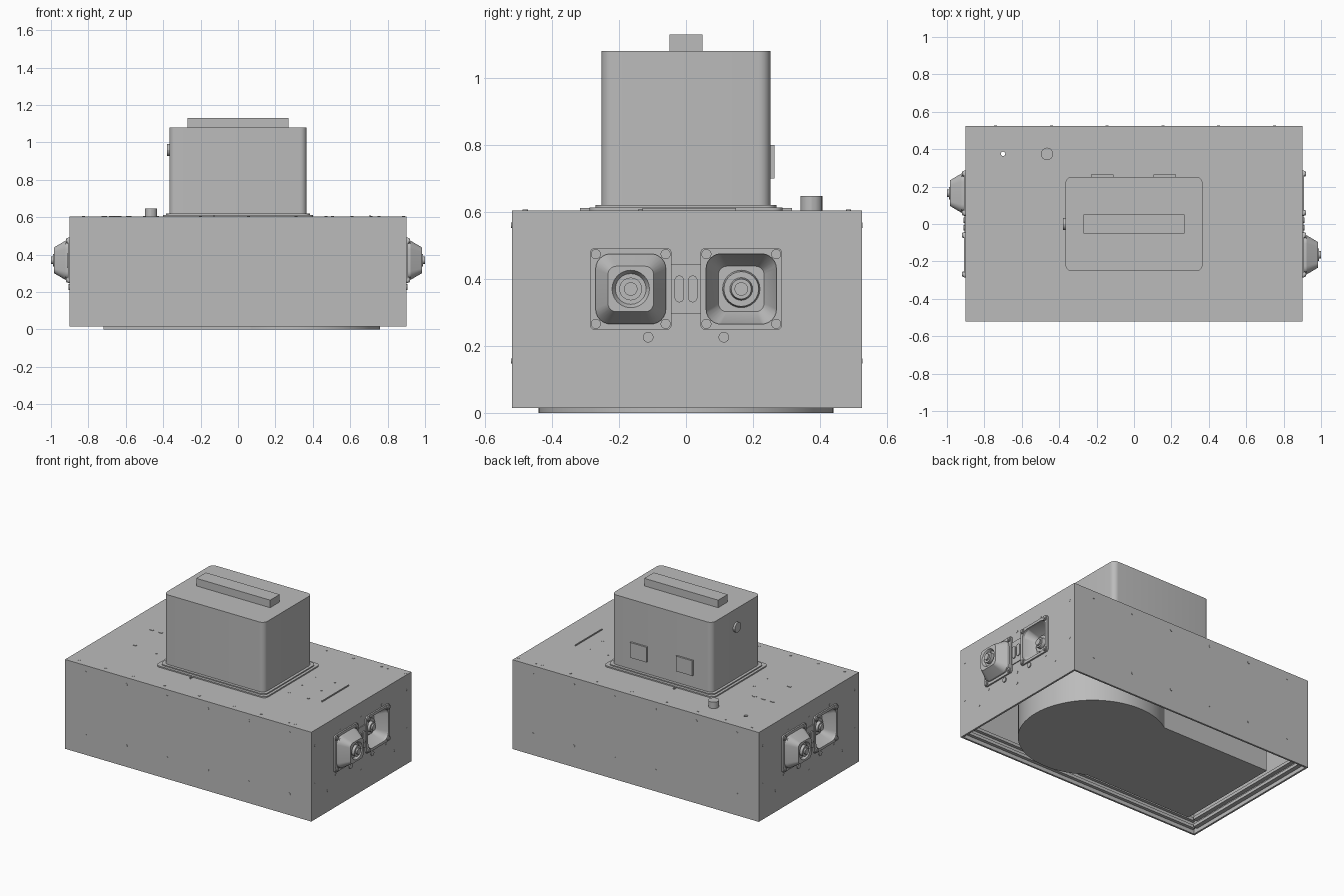
import bpy, math
from mathutils import Matrix, Vector

old = bpy.data.objects.get("Cube")
if old:
    bpy.data.objects.remove(old, do_unlink=True)

grey = bpy.data.materials.new("plain grey")
grey.use_nodes = True
GREY = (0.5, 0.5, 0.5, 1)
grey.diffuse_color = GREY
grey.node_tree.nodes["Principled BSDF"].inputs["Base Color"].default_value = GREY


def frame(u, v, w, origin):
    """Matrix whose local x, y, z axes are u, v, w."""
    m = Matrix((u, v, w)).transposed().to_4x4()
    m.translation = Vector(origin)
    return m


X, Y, Z = Vector((1, 0, 0)), Vector((0, 1, 0)), Vector((0, 0, 1))
HALF_X, FRONT_Y, BACK_Y, BASE_Z, TOP_Z = 0.9, -0.52, 0.525, 0.015, 0.605
FLOOR = Matrix.Identity(4)
TOP = frame(X, Y, Z, (0, 0, TOP_Z))
FRONT = frame(X, Z, -Y, (0, FRONT_Y, 0))
BACK = frame(-X, Z, Y, (0, BACK_Y, 0))
LEFT = frame(Y, Z, X, (HALF_X, 0, 0))
RIGHT = frame(-Y, Z, -X, (-HALF_X, 0, 0))


def rounded(hx, hy, r, steps):
    """Outline of a rounded rectangle; a circle when r equals both halves."""
    pts = []
    for k, (sx, sy) in enumerate([(1, 1), (-1, 1), (-1, -1), (1, -1)]):
        for i in range(steps + 1):
            a = (k + i / steps) * math.pi / 2
            pts.append((sx * (hx - r) + r * math.cos(a), sy * (hy - r) + r * math.sin(a)))
            if r == 0:
                break
    return pts


def skin(name, rings, place=FLOOR, spots=((0, 0),), cap_start=True):
    """Join outlines (points, height) into one surface, repeated at each spot."""
    verts, faces = [], []
    for u, v in spots:
        start, n = len(verts), len(rings[0][0])
        for pts, h in rings:
            verts += [place @ Vector((u + x, v + y, h)) for x, y in pts]
        for k in range(len(rings) - 1):
            a = start + k * n
            faces += [(a + i, a + (i + 1) % n, a + n + (i + 1) % n, a + n + i) for i in range(n)]
        if cap_start:
            faces.append(tuple(range(start + n - 1, start - 1, -1)))
        last = start + (len(rings) - 1) * n
        faces.append(tuple(range(last, last + n)))
    mesh = bpy.data.meshes.new(name)
    mesh.from_pydata(verts, [], faces)
    mesh.materials.append(grey)
    obj = bpy.data.objects.new(name, mesh)
    bpy.context.collection.objects.link(obj)
    return obj


def block(name, hx, hy, r, low, high, place=FLOOR, spots=((0, 0),), steps=6):
    outline = rounded(hx, hy, r, steps)
    return skin(name, [(outline, low), (outline, high)], place, spots)


def disc(name, r, low, high, place, spots):
    return block(name, r, r, r, low, high, place, spots, 4)


def cut(target, cutter):
    cutter.hide_render = True
    mod = target.modifiers.new("cut", "BOOLEAN")
    mod.operation, mod.solver, mod.object = "DIFFERENCE", "EXACT", cutter
    bpy.context.view_layer.objects.active = target
    bpy.ops.object.modifier_apply(modifier=mod.name)
    bpy.data.objects.remove(cutter, do_unlink=True)


# Housing: thin box open underneath, with socket openings and a drilled hole
HY, MID_Y, WALL = (BACK_Y - FRONT_Y) / 2, (BACK_Y + FRONT_Y) / 2, 0.012
SOCKET, PLUG = (0.165, 0.37), (-0.165, 0.37)
housing = block("housing", HALF_X, HY, 0, BASE_Z, TOP_Z, spots=[(0, MID_Y)])
cut(housing, block("inside_cutter", HALF_X - WALL, HY - WALL, 0, -0.1, TOP_Z - WALL,
                   spots=[(0, MID_Y)]))
for side in (LEFT, RIGHT):
    cut(housing, block("socket_cutter", 0.108, 0.108, 0.045, -0.1, 0.1, side, [SOCKET]))
cut(housing, disc("hole_cutter", 0.012, -0.1, 0.1, TOP, [(-0.7, 0.375)]))

# Inner body: keyhole outline, a round end joined to a narrower straight end
R, NECK, CX = 0.44, 0.36, 0.32
sweep = math.pi - math.asin(NECK / R)
keyhole = [(-0.72, NECK), (-0.72, -NECK)]
for i in range(49):
    a = -sweep + 2 * sweep * i / 48
    keyhole.append((CX + R * math.cos(a), R * math.sin(a)))
skin("inner_body", [(keyhole, 0), (keyhole, TOP_Z - WALL)])

# Rails along the lower inside walls
for low in (0.04, 0.09):
    block("long_rails", 0.88, 0.012, 0, low, low + 0.02, spots=[(0, -0.5), (0, 0.505)])
    block("end_rail", 0.015, 0.48, 0, low, low + 0.02, spots=[(-0.875, 0)])

# Tower with flange, handle, back plates and side button
block("tower_flange", 0.402, 0.288, 0.03, 0, 0.008, TOP)
block("tower_rim", 0.385, 0.27, 0.035, 0.008, 0.015, TOP)
block("tower", 0.367, 0.252, 0.035, 0.015, 1.08 - TOP_Z, TOP)
block("handle", 0.27, 0.05, 0, 1.08 - TOP_Z, 1.13 - TOP_Z, TOP)
block("tower_back_plates", 0.06, 0.05, 0, 0.25 - BACK_Y, 0.264 - BACK_Y, BACK,
      [(-0.165, 0.75), (0.17, 0.75)])
disc("tower_button", 0.033, 0.36 - HALF_X, 0.38 - HALF_X, RIGHT, [(0, 0.96)])
block("flange_tabs", 0.004, 0.014, 0, 0, 0.007, TOP, [(-0.13, 0.302), (-0.13, -0.302)])

# Top fittings
disc("top_knob", 0.033, 0, 0.042, TOP, [(-0.465, 0.375)])
block("top_strip", 0.003, 0.14, 0, 0, 0.007, TOP, [(0.705, 0.01)])
block("top_slots", 0.015, 0.008, 0.008, 0, 0.003, TOP,
      [(-0.715, 0.12), (-0.65, 0.12), (-0.585, 0.12), (-0.675, -0.115)])

# Small screws
top_x = (-0.825, -0.63, -0.43, -0.2, 0.055, 0.31, 0.505, 0.71, 0.755)
spots = [(x, y) for x in top_x for y in (-0.48, 0.485)] + [(0.885, 0.485)]
spots += [(x, y) for x in (0.47, 0.61) for y in (-0.135, 0, 0.14)]
spots += [(-0.5, 0), (-0.5, -0.135)]
disc("top_screws", 0.008, 0, 0.002, TOP, spots)
wall_spots = [(-0.75 + 0.298 * i, z) for i in range(6) for z in (0.155, 0.56)]
disc("front_screws", 0.008, 0, 0.002, FRONT, wall_spots)
disc("back_screws", 0.008, 0, 0.002, BACK, wall_spots)
end_spots = [(s * y, z) for s in (-1, 1) for y, z in
             ((0.48, 0.505), (0.48, 0.25), (0.35, 0.155), (0.215, 0.505), (0.263, 0.228))]
end_spots += [(0, z) for z in (0.155, 0.228, 0.505)]


def square(half, r):
    return rounded(half, half, r, 6)


def circle(r):
    return rounded(r, r, r, 6)


# Connector panels on both ends: one raised plug and one recessed socket
for label, side in (("left", LEFT), ("right", RIGHT)):
    disc(label + "_screws", 0.008, 0, 0.002, side, end_spots)
    disc(label + "_studs", 0.016, 0, 0.006, side, [(-0.113, 0.226), (0.113, 0.226)])
    block(label + "_bridge_plate", 0.046, 0.075, 0, 0, 0.005, side, [(0, 0.37)])
    block(label + "_bridge_pills", 0.014, 0.04, 0.014, 0.005, 0.011, side,
          [(-0.02, 0.37), (0.02, 0.37)])
    rim = [(square(0.122, 0.015), 0), (square(0.122, 0.015), 0.01)]
    skin(label + "_plug", rim + [
        (square(0.105, 0.045), 0.01), (square(0.105, 0.045), 0.022),
        (square(0.068, 0.025), 0.085), (circle(0.056), 0.085), (circle(0.046), 0.068),
        (circle(0.034), 0.068), (circle(0.034), 0.09), (circle(0.02), 0.09),
        (circle(0.02), 0.1)], side, [PLUG])
    skin(label + "_socket", rim + [
        (square(0.105, 0.045), 0.01), (square(0.105, 0.045), -0.005),
        (square(0.068, 0.025), -0.07), (circle(0.056), -0.07), (circle(0.052), -0.05),
        (circle(0.034), -0.05), (circle(0.03), -0.03), (circle(0.02), -0.03),
        (circle(0.02), -0.02)], side, [SOCKET], cap_start=False)
    corners = [(c[0] + sx * 0.104, c[1] + sy * 0.104)
               for c in (PLUG, SOCKET) for sx in (-1, 1) for sy in (-1, 1)]
    disc(label + "_corner_bolts", 0.015, 0.01, 0.016, side, corners)
    disc(label + "_bolt_heads", 0.009, 0.016, 0.02, side, corners)

# Smooth curved walls, keep edges sharp
bpy.ops.object.select_all(action="DESELECT")
for obj in bpy.context.collection.objects:
    if obj.type == "MESH" and grey.name in obj.data.materials:
        obj.select_set(True)
        bpy.context.view_layer.objects.active = obj
bpy.ops.object.shade_smooth_by_angle(angle=math.radians(30))
